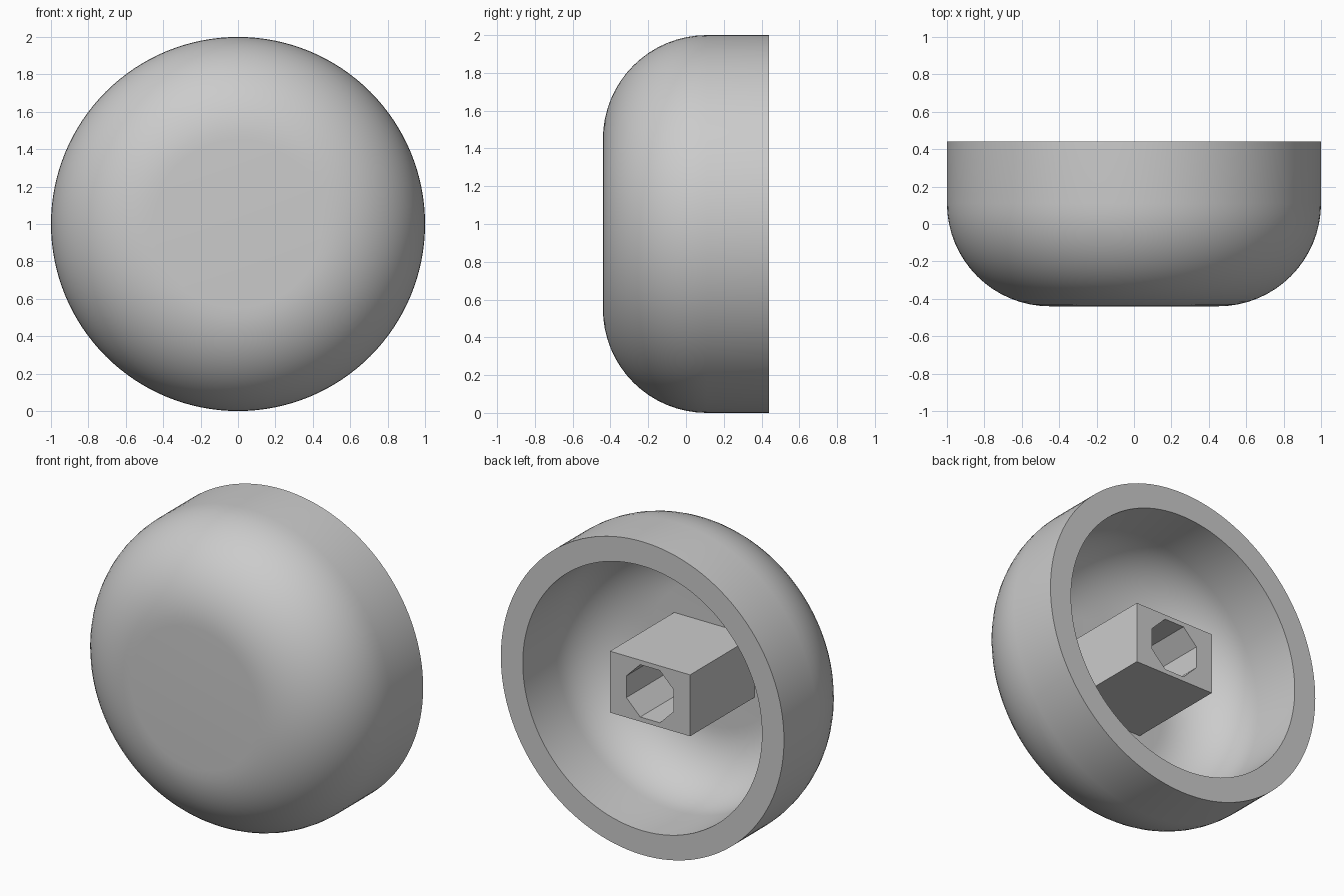
import bpy
import bmesh
from math import cos, sin, pi
from mathutils import Matrix, Vector

default = bpy.data.objects.get("Cube")
if default:
    bpy.data.objects.remove(default, do_unlink=True)

grey = bpy.data.materials.new("plain_grey")
grey.use_nodes = True
colour = (0.6, 0.6, 0.6, 1)
grey.diffuse_color = colour
grey.node_tree.nodes["Principled BSDF"].inputs["Base Color"].default_value = colour

CENTRE_Z = 1.0
FRONT, BACK = -0.44, 0.44
WALL = 0.155
FILLET = 0.55


def add_object(name, bm, smooth=False):
    bmesh.ops.recalc_face_normals(bm, faces=bm.faces)
    mesh = bpy.data.meshes.new(name)
    bm.to_mesh(mesh)
    bm.free()
    mesh.materials.append(grey)
    obj = bpy.data.objects.new(name, mesh)
    obj.location.z = CENTRE_Z
    bpy.context.collection.objects.link(obj)
    if smooth:
        bpy.ops.object.select_all(action="DESELECT")
        obj.select_set(True)
        bpy.context.view_layer.objects.active = obj
        bpy.ops.object.shade_smooth_by_angle(angle=pi / 6)
    return obj


def cup_profile(radius, floor, fillet, steps=16):
    """Axis to rim: flat floor, rounded corner, straight wall."""
    points = [(0, floor)]
    for i in range(steps + 1):
        a = pi / 2 * i / steps
        points.append((radius - fillet + fillet * sin(a), floor + fillet * (1 - cos(a))))
    return points + [(radius, BACK)]


# Hollow cap: outer and inner profiles joined at the rim and revolved about y
outer = cup_profile(1.0, FRONT, FILLET)
inner = cup_profile(1.0 - WALL, FRONT + WALL, FILLET - WALL)
bm = bmesh.new()
verts = [bm.verts.new((r, y, 0)) for r, y in outer + inner[::-1]]
edges = [bm.edges.new(pair) for pair in zip(verts, verts[1:])]
bmesh.ops.spin(bm, geom=verts + edges, cent=(0, 0, 0), axis=(0, 1, 0),
               angle=2 * pi, steps=128, use_merge=True)
bmesh.ops.remove_doubles(bm, verts=bm.verts, dist=1e-5)
add_object("knob_cap", bm, smooth=True)


def loop(bm, points, y):
    vs = [bm.verts.new((x, y, z)) for x, z in points]
    return vs, [bm.edges.new((v, vs[i - 1])) for i, v in enumerate(vs)]


def walls(bm, a, b):
    for i in range(len(a)):
        bm.faces.new((a[i - 1], a[i], b[i], b[i - 1]))


# Rectangular shaft post with an eight-sided blind socket
POST_END, POST_ROOT, SOCKET_FLOOR = 0.363, -0.35, -0.2
rectangle = [(sx * 0.283, sz * 0.196) for sx, sz in ((1, 1), (-1, 1), (-1, -1), (1, -1))]
socket_radius = 0.167 / cos(pi / 8)
octagon = [(socket_radius * cos(pi / 8 + i * pi / 4),
            socket_radius * sin(pi / 8 + i * pi / 4)) for i in range(8)]
bm = bmesh.new()
post_end, post_edges = loop(bm, rectangle, POST_END)
socket_end, socket_edges = loop(bm, octagon, POST_END)
bmesh.ops.triangle_fill(bm, edges=post_edges + socket_edges, use_beauty=True,
                        normal=Vector((0, 1, 0)))
post_root, _ = loop(bm, rectangle, POST_ROOT)
socket_root, _ = loop(bm, octagon, SOCKET_FLOOR)
walls(bm, post_end, post_root)
walls(bm, socket_end, socket_root)
bm.faces.new(post_root)
bm.faces.new(socket_root)
add_object("shaft_post", bm)
